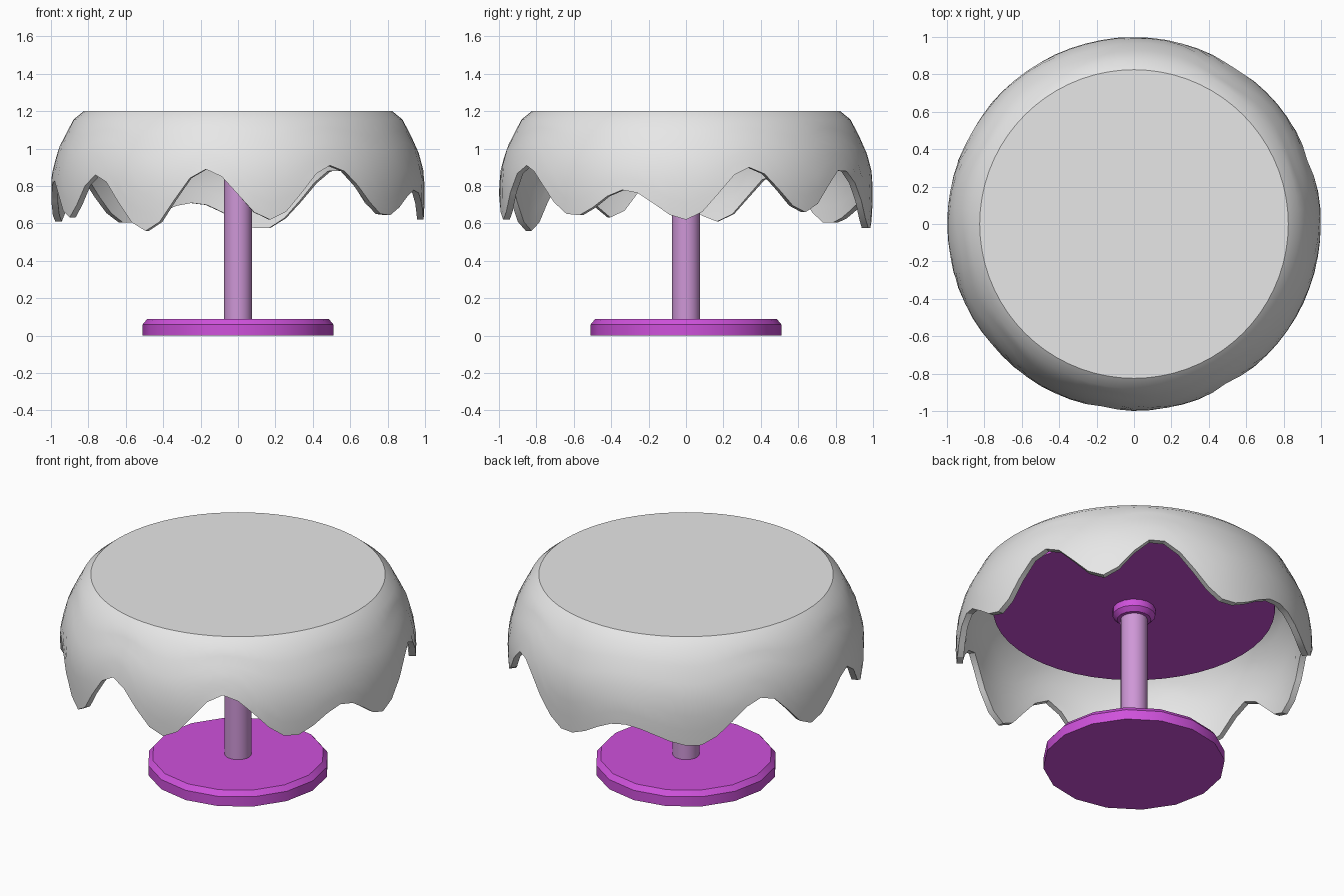
import bpy, bmesh, math

if "Cube" in bpy.data.objects:
    bpy.data.objects.remove(bpy.data.objects["Cube"])


def material(name, rgb):
    m = bpy.data.materials.new(name)
    m.diffuse_color = (*rgb, 1.0)
    m.use_nodes = True
    m.node_tree.nodes["Principled BSDF"].inputs["Base Color"].default_value = m.diffuse_color
    return m


CLOTH = material("pale grey cloth", (0.8, 0.8, 0.8))
MAGENTA = material("magenta", (0.62, 0.083, 0.71))
PINK = material("light orchid", (0.62, 0.31, 0.68))


def finish(name, bm, mat, angle=30):
    bmesh.ops.recalc_face_normals(bm, faces=bm.faces[:])
    me = bpy.data.meshes.new(name)
    bm.to_mesh(me)
    bm.free()
    me.materials.append(mat)
    ob = bpy.data.objects.new(name, me)
    bpy.context.collection.objects.link(ob)
    bpy.ops.object.select_all(action='DESELECT')
    ob.select_set(True)
    bpy.context.view_layer.objects.active = ob
    bpy.ops.object.shade_smooth_by_angle(angle=math.radians(angle))
    return ob


def skin(bm, rings, cap_last=True, cap_first=True):
    """Join rings of vertices with quads."""
    n = len(rings[0])
    for a, b in zip(rings, rings[1:]):
        for i in range(n):
            j = (i + 1) % n
            bm.faces.new((a[i], a[j], b[j], b[i]))
    if cap_first:
        bm.faces.new(rings[0])
    if cap_last:
        bm.faces.new(rings[-1])


def turned(name, profile, sides, mat):
    """Solid of revolution from (radius, z) points."""
    bm = bmesh.new()
    rings = [[bm.verts.new((r * math.cos(2 * math.pi * i / sides),
                            r * math.sin(2 * math.pi * i / sides), z))
              for i in range(sides)] for r, z in profile]
    skin(bm, rings)
    return finish(name, bm, mat)


# stand: foot, column, collar and table top
turned("base", [(0.51, 0), (0.51, 0.06), (0.485, 0.09)], 16, MAGENTA)
turned("column", [(0.075, 0.08), (0.075, 0.99)], 24, PINK)
turned("collar", [(0.095, 0.935), (0.12, 0.96), (0.12, 1.01)], 16, MAGENTA)
turned("table_top", [(0.79, 1.0), (0.79, 1.155)], 48, MAGENTA)

# draped cloth: hem heights at alternating low and high points (degrees, z)
HEM = [(0, .62), (20, .90), (40, .66), (57, .89), (82, .57), (104, .71),
       (128, .60), (151, .86), (170, .61), (190, .83), (204, .63),
       (220.5, .86), (240, .56), (260, .89), (280, .62), (300, .91),
       (323, .64), (341, .78), (360, .62)]
SIDE = [(1.155, .88), (1.0, .96), (.87, .995), (.75, 1.0), (.5, .985)]


def hem(deg):
    for (a, za), (b, zb) in zip(HEM, HEM[1:]):
        if a <= deg <= b:
            t = (deg - a) / (b - a)
            return za + (zb - za) * (0.5 - 0.5 * math.cos(math.pi * t))


def side_radius(z):
    for (za, ra), (zb, rb) in zip(SIDE, SIDE[1:]):
        if z >= zb:
            return ra + (rb - ra) * (za - z) / (za - zb)


SEGS, ROWS = 72, 6
bm = bmesh.new()
rings = []
for k in range(-1, ROWS + 1):
    ring = []
    for i in range(SEGS):
        deg = 360 * i / SEGS
        if k < 0:
            r, z = 0.825, 1.2
        else:
            z = 1.155 + (hem(deg) - 1.155) * k / ROWS
            r = side_radius(z)
        a = math.radians(deg)
        ring.append(bm.verts.new((r * math.cos(a), r * math.sin(a), z)))
    rings.append(ring)
skin(bm, rings, cap_last=False)
bmesh.ops.recalc_face_normals(bm, faces=bm.faces[:])
# make sure the cloth faces outward so that its thickness goes inward
bm.faces.ensure_lookup_table()
top = max(bm.faces, key=lambda f: f.calc_center_median().z)
flip = top.normal.z < 0
if flip:
    bmesh.ops.reverse_faces(bm, faces=bm.faces[:])

# inner skin and rim of the cloth
T = 0.035
inner = []
for k, ring in enumerate(rings):
    row = []
    for v in ring:
        r = math.hypot(v.co.x, v.co.y)
        s = (r - T) / r
        drop = T if k == 0 else T * max(0.0, 1 - k / 3)
        row.append(bm.verts.new((v.co.x * s, v.co.y * s, v.co.z - drop)))
    inner.append(row)
skin(bm, inner, cap_last=False)
skin(bm, [rings[-1], inner[-1]], False, False)
finish("tablecloth", bm, CLOTH)
